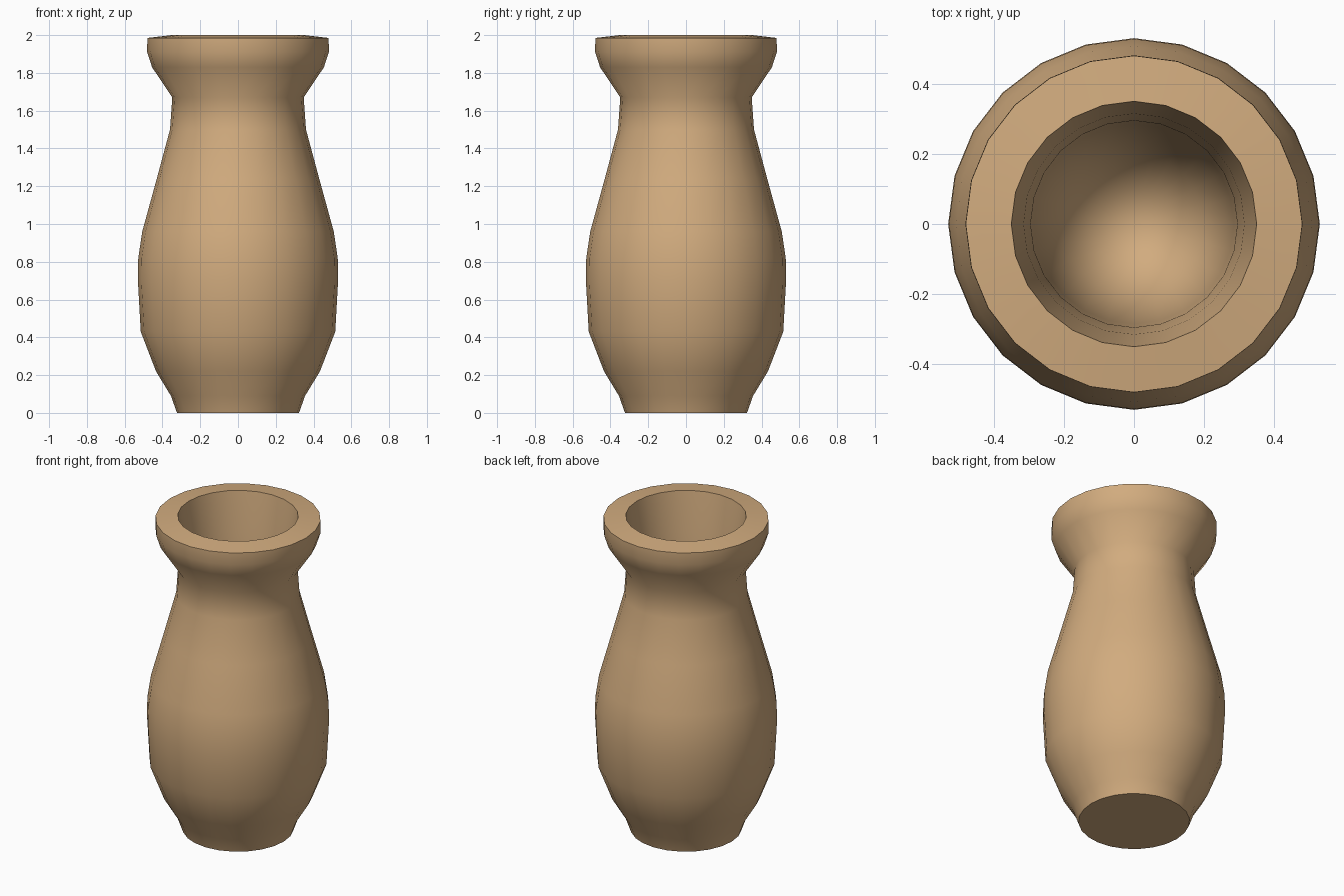
import bpy, bmesh, math

cube = bpy.data.objects.get("Cube")
if cube:
    bpy.data.objects.remove(cube, do_unlink=True)

SIDES = 24

# Tan clay
clay = bpy.data.materials.new("tan_clay")
clay.use_nodes = True
colour = (0.64, 0.41, 0.21, 1)
clay.diffuse_color = colour
bsdf = clay.node_tree.nodes["Principled BSDF"]
bsdf.inputs["Base Color"].default_value = colour
bsdf.inputs["Roughness"].default_value = 0.8

# Profile (radius, height): foot, belly, neck, flared lip
outside = [(0, 0), (0.323, 0), (0.355, 0.09), (0.434, 0.22), (0.515, 0.43),
           (0.53, 0.7), (0.528, 0.82), (0.507, 0.96), (0.43, 1.24),
           (0.36, 1.5), (0.348, 1.67), (0.455, 1.83), (0.481, 1.91),
           (0.48, 1.985)]
# Mouth, inner wall, rounded floor
inside = [(0.35, 2), (0.315, 1.75), (0.295, 1.5), (0.285, 1.0),
          (0.265, 0.6), (0.2, 0.35), (0.1, 0.25), (0, 0.22)]

# Lathe the profile around z
bm = bmesh.new()
points = [bm.verts.new((r, 0, z)) for r, z in outside + inside]
edges = [bm.edges.new(pair) for pair in zip(points, points[1:])]
bmesh.ops.spin(bm, geom=points + edges, cent=(0, 0, 0), axis=(0, 0, 1),
               angle=math.tau, steps=SIDES, use_duplicate=False)
bmesh.ops.remove_doubles(bm, verts=bm.verts, dist=0.0005)
bmesh.ops.recalc_face_normals(bm, faces=bm.faces)

mesh = bpy.data.meshes.new("vase")
bm.to_mesh(mesh)
bm.free()
mesh.materials.append(clay)
vase = bpy.data.objects.new("vase", mesh)
bpy.context.collection.objects.link(vase)

# Smooth body, crisp lip and foot
bpy.ops.object.select_all(action="DESELECT")
vase.select_set(True)
bpy.context.view_layer.objects.active = vase
bpy.ops.object.shade_smooth_by_angle(angle=math.radians(50))
